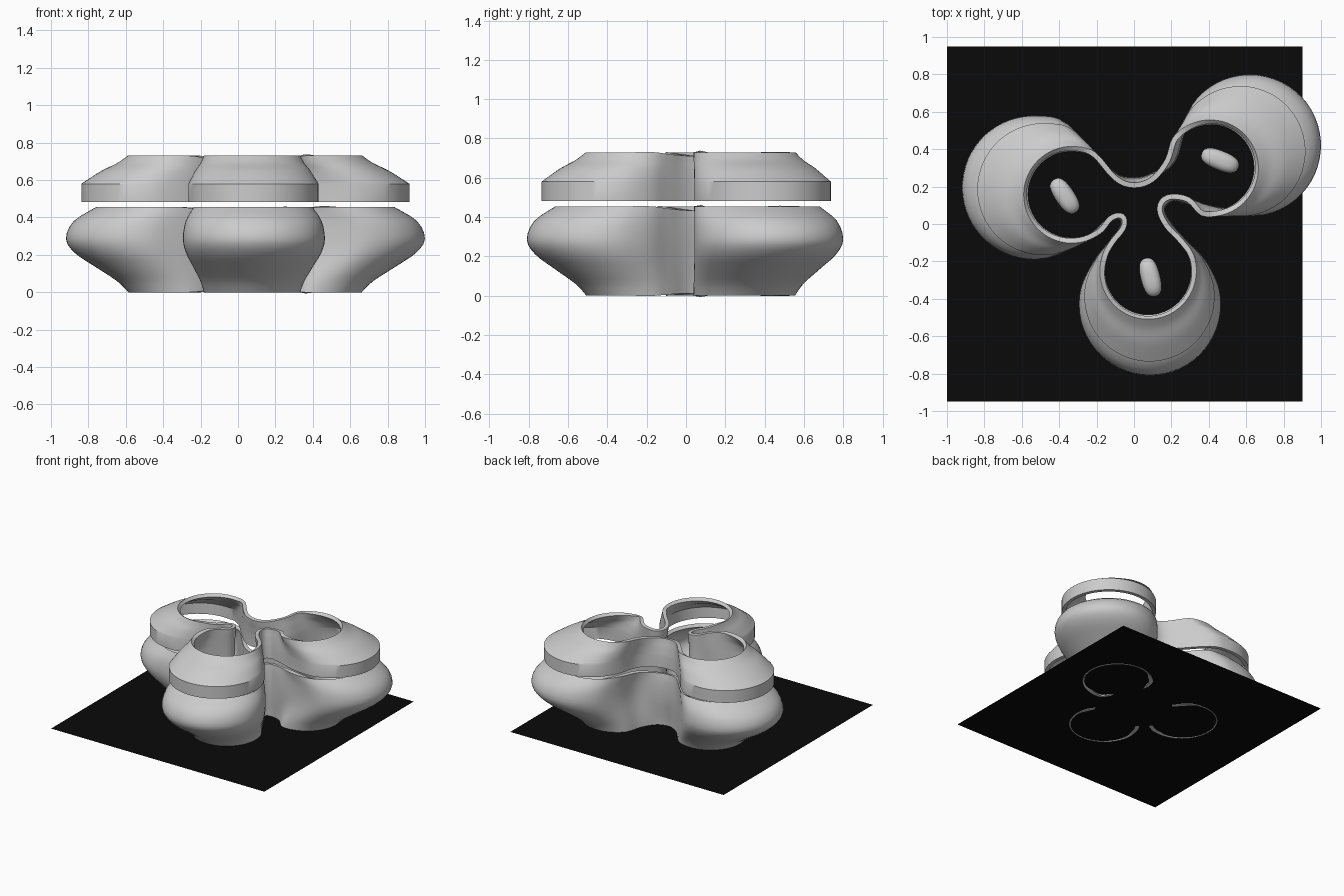
import bpy, bmesh
from math import cos, sin, radians
from mathutils import Vector

if "Cube" in bpy.data.objects:
    bpy.data.objects.remove(bpy.data.objects["Cube"])


def spline(pts, n, closed):
    """Catmull-Rom curve through the given points."""
    out, m = [], len(pts)
    get = (lambda i: pts[i % m]) if closed else (lambda i: pts[max(0, min(m - 1, i))])
    for i in range(m if closed else m - 1):
        a, b, c, d = (get(i + k) for k in (-1, 0, 1, 2))
        for j in range(n):
            t = j / n
            out.append(0.5 * (2 * b + (c - a) * t + (2 * a - 5 * b + 4 * c - d) * t * t
                              + (3 * b - a - 3 * c + d) * t ** 3))
    if not closed:
        out.append(pts[-1])
    return out


def outline(lobes, necks):
    """Three lobe arcs joined by concave necks; the third value marks the necks."""
    pts = []
    for (cx, cy, r, a0, a1), neck in zip(lobes, necks):
        for i in range(11):
            a = radians(a0 + (a1 - a0) * i / 10)
            pts.append(Vector((cx + r * cos(a), cy + r * sin(a), 0)))
        k = len(neck)
        for i, (x, y) in enumerate(neck):
            pts.append(Vector((x, y, 1 if 0 < i < k - 1 else 0.6)))
    return spline(pts, 4, True)


# narrow outline at the rims, wide outline at the belly (left, front, right lobe)
narrow = outline(
    [(-.325, .155, .255, 60, 285), (.075, -.245, .255, 160, 380), (.4, .295, .255, 260, 500)],
    [[(-.17, -.045), (-.115, .02), (-.07, .03), (-.07, -.015), (-.125, -.085)],
     [(.26, -.08), (.185, 0), (.15, .08), (.185, .13), (.28, .12)],
     [(.165, .345), (.09, .25), (0, .22), (-.09, .255)]])
wide = outline(
    [(-.535, .195, .385, 62, 300), (.085, -.43, .38, 142, 398), (.62, .42, .38, 255, 525)],
    [[(-.22, -.075), (-.13, .005), (-.08, .02), (-.08, -.02), (-.14, -.1)],
     [(.29, -.095), (.21, -.005), (.165, .08), (.22, .12), (.34, .085)],
     [(.2, .35), (.1, .275), (0, .25), (-.12, .29)]])


def finish(name, bm):
    bmesh.ops.recalc_face_normals(bm, faces=bm.faces) if name.startswith("bean") else None
    me = bpy.data.meshes.new(name)
    bm.to_mesh(me)
    bm.free()
    ob = bpy.data.objects.new(name, me)
    bpy.context.collection.objects.link(ob)
    bpy.ops.object.select_all(action='DESELECT')
    ob.select_set(True)
    bpy.context.view_layer.objects.active = ob
    return ob


def shell(name, profile):
    """Loft outlines up a profile of (width, height, dip at the necks)."""
    bm = bmesh.new()
    rings = []
    for t, z, dip in profile:
        rings.append([bm.verts.new((a.x + (b.x - a.x) * t, a.y + (b.y - a.y) * t,
                                    z + dip * (a.z + (b.z - a.z) * t)))
                      for a, b in zip(narrow, wide)])
    n = len(narrow)
    for lo, hi in zip(rings, rings[1:]):
        for i in range(n):
            bm.faces.new((lo[i], lo[(i + 1) % n], hi[(i + 1) % n], hi[i]))
    ob = finish(name, bm)
    mod = ob.modifiers.new("wall", 'SOLIDIFY')
    mod.thickness = 0.028
    mod.offset = -1
    bpy.ops.object.modifier_apply(modifier=mod.name)
    bpy.ops.object.shade_smooth_by_angle(angle=radians(35))
    return ob


# lower bulging shell
body = [Vector(p) for p in [(.02, 0, .012), (.2, .06, .006), (.56, .14, 0), (.86, .21, 0),
                            (1, .285, 0), (.88, .38, -.006), (.53, .455, -.02)]]
shell("lower_shell", spline(body, 3, False))

# upper shell: straight band, then a shoulder closing in to the rim
shoulder = [Vector(p) for p in [(.76, .58, 0), (.45, .648, -.005), (.2, .69, -.01), (.03, .73, -.018)]]
shell("upper_shell", [Vector((.76, .482, 0))] + spline(shoulder, 4, False))

# small rounded beans lying inside each lobe
for name, x, y, ang in [("bean_left", -.37, .15, -56), ("bean_right", .46, .34, -22),
                        ("bean_front", .088, -.285, -76)]:
    bm = bmesh.new()
    bmesh.ops.create_uvsphere(bm, u_segments=32, v_segments=16, radius=1)
    for v in bm.verts:
        p = v.co.copy()
        k = (abs(p.x) ** 2.6 + abs(p.y) ** 2.6 + abs(p.z) ** 2.6) ** (-1 / 2.6)
        v.co = Vector((p.x * k * .105, p.y * k * .052, p.z * k * .05))
    ob = finish(name, bm)
    ob.location = (x, y, .056)
    ob.rotation_euler.z = radians(ang)
    bpy.ops.object.shade_smooth_by_angle(angle=radians(40))

# thin black base sheet
bm = bmesh.new()
bmesh.ops.create_grid(bm, x_segments=1, y_segments=1, size=.95)
base = finish("base_sheet", bm)
base.location = (-.05, 0, .005)
black = bpy.data.materials.new("black")
black.diffuse_color = (.003, .003, .003, 1)
black.use_nodes = True
black.node_tree.nodes["Principled BSDF"].inputs["Base Color"].default_value = black.diffuse_color
base.data.materials.append(black)
